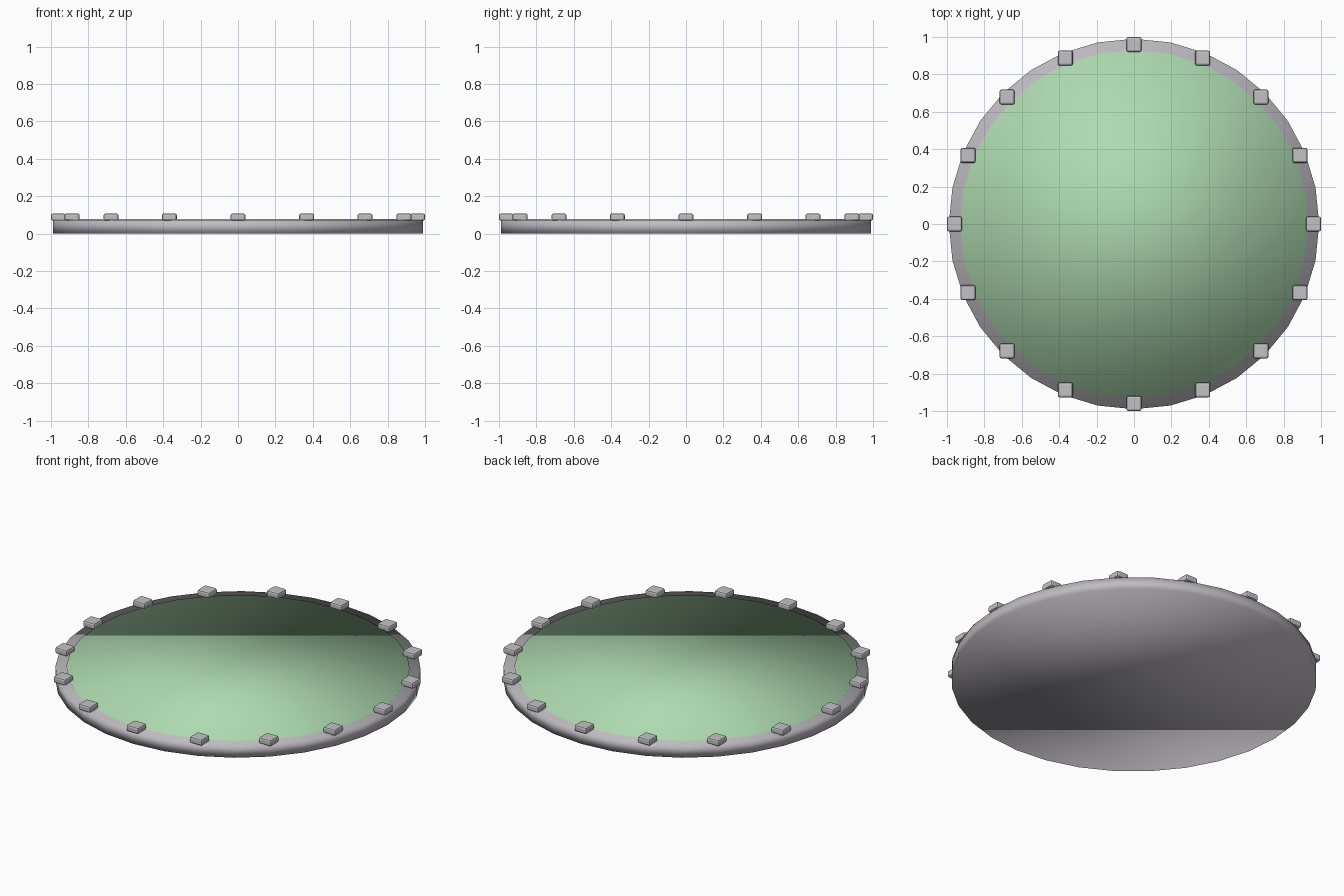
import bpy
import math

cube = bpy.data.objects.get("Cube")
if cube:
    bpy.data.objects.remove(cube, do_unlink=True)


def material(name, rgb):
    mat = bpy.data.materials.new(name)
    mat.use_nodes = True
    color = (*rgb, 1.0)
    mat.diffuse_color = color
    mat.node_tree.nodes["Principled BSDF"].inputs["Base Color"].default_value = color
    return mat


def disc(name, radius, bottom, top, mat):
    # Softly shaded solid disc
    bpy.ops.mesh.primitive_cylinder_add(
        vertices=32, radius=radius, depth=top - bottom,
        location=(0, 0, (top + bottom) / 2))
    obj = bpy.context.object
    obj.name = name
    obj.data.materials.append(mat)
    bpy.ops.object.shade_smooth()
    return obj


rim_grey = material("rim grey", (0.52, 0.50, 0.54))
stud_grey = material("stud grey", (0.54, 0.54, 0.56))
pale_green = material("pale green", (0.42, 0.70, 0.43))

# Base plate and the inlaid green surface
disc("base_plate", 0.99, 0.0, 0.073, rim_grey)
disc("green_surface", 0.93, 0.01, 0.078, pale_green)

# Ring of chamfered studs, all aligned with the axes
COUNT = 16
for i in range(COUNT):
    angle = math.tau * i / COUNT
    bpy.ops.mesh.primitive_cube_add(
        size=1, location=(0.96 * math.cos(angle), 0.96 * math.sin(angle), 0.088))
    stud = bpy.context.object
    stud.name = f"rim_stud_{i + 1}"
    stud.scale = (0.08, 0.08, 0.038)
    bpy.ops.object.transform_apply(location=False, rotation=False, scale=True)
    stud.data.materials.append(stud_grey)
    bevel = stud.modifiers.new("chamfer", "BEVEL")
    bevel.width = 0.01
    bevel.segments = 2
